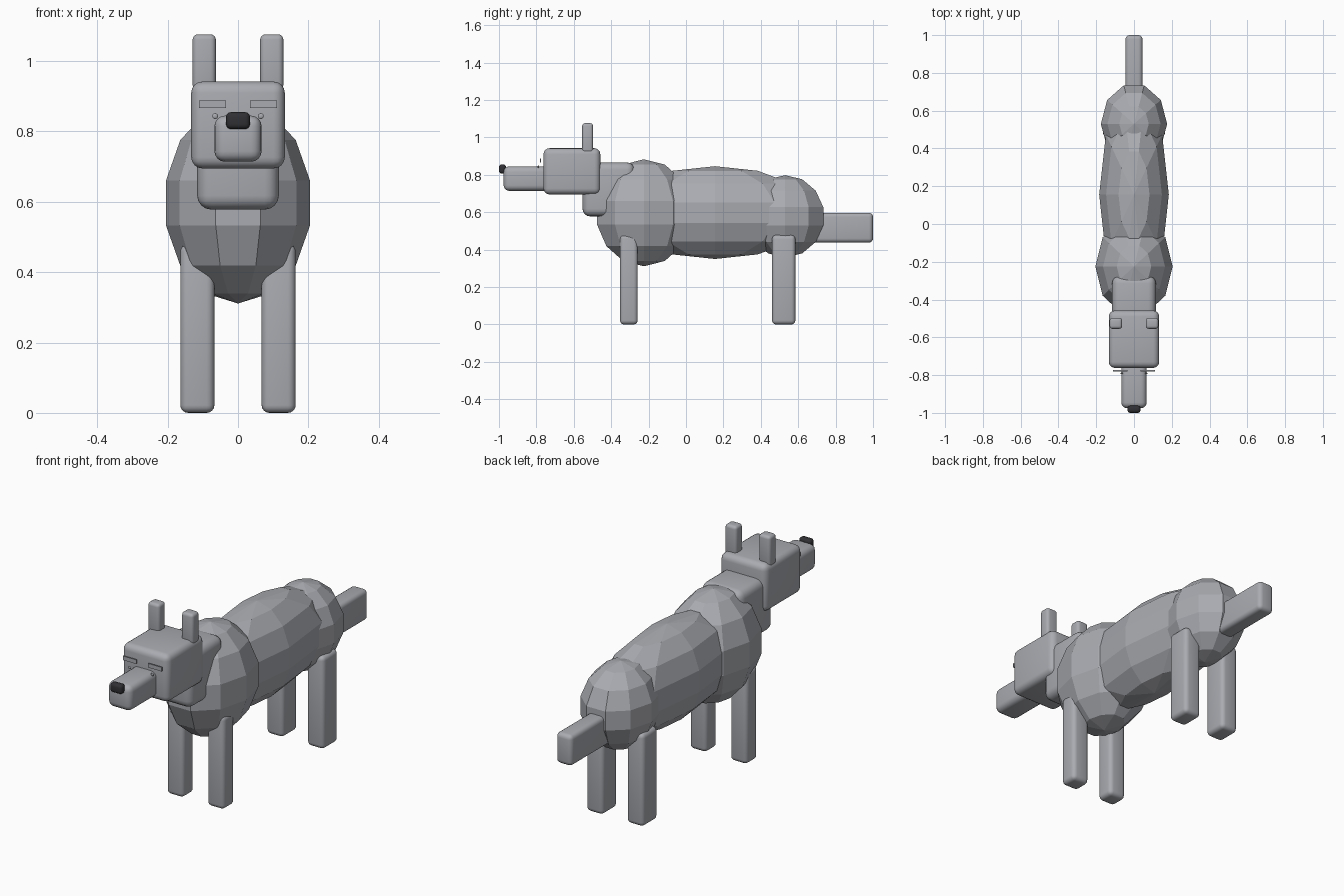
import bpy, bmesh, math

if "Cube" in bpy.data.objects:
    bpy.data.objects.remove(bpy.data.objects["Cube"])


def material(name, rgb):
    m = bpy.data.materials.new(name)
    m.diffuse_color = (*rgb, 1)
    m.use_nodes = True
    m.node_tree.nodes["Principled BSDF"].inputs["Base Color"].default_value = m.diffuse_color
    return m


GREY = material("fur grey", (0.40, 0.41, 0.44))
DARK = material("nose dark", (0.03, 0.03, 0.035))


def add_object(name, bm, mat):
    bmesh.ops.recalc_face_normals(bm, faces=bm.faces)
    mesh = bpy.data.meshes.new(name)
    bm.to_mesh(mesh)
    bm.free()
    mesh.materials.append(mat)
    ob = bpy.data.objects.new(name, mesh)
    bpy.context.collection.objects.link(ob)
    return ob


def smooth(ob):
    bpy.ops.object.select_all(action='DESELECT')
    ob.select_set(True)
    bpy.context.view_layer.objects.active = ob
    bpy.ops.object.shade_smooth_by_angle(angle=math.radians(40))


def rounded_box(name, x, y, z, bevel, mat=GREY):
    """Box between the (min, max) pairs with rounded edges."""
    bm = bmesh.new()
    bmesh.ops.create_cube(bm, size=1)
    for v in bm.verts:
        for i, (lo, hi) in enumerate((x, y, z)):
            v.co[i] = hi if v.co[i] > 0 else lo
    if bevel:
        bmesh.ops.bevel(bm, geom=bm.edges[:], offset=bevel, segments=4,
                        profile=0.5, affect='EDGES', clamp_overlap=True)
    ob = add_object(name, bm, mat)
    if bevel:
        smooth(ob)
    return ob


def faceted_ellipsoid(name, centre, radii, segments=10, rings=7):
    """Flat-shaded ellipsoid with an upright axis and a corner on +x."""
    bm = bmesh.new()

    def point(lat, lon):
        unit = (math.cos(lat) * math.cos(lon), math.cos(lat) * math.sin(lon), math.sin(lat))
        return bm.verts.new([c + r * u for c, r, u in zip(centre, radii, unit)])

    rows = [[point(-math.pi / 2 + math.pi * j / rings, math.tau * i / segments)
             for i in range(segments)] for j in range(1, rings)]
    bottom, top = point(-math.pi / 2, 0), point(math.pi / 2, 0)
    for i in range(segments):
        k = (i + 1) % segments
        for a, b in zip(rows, rows[1:]):
            bm.faces.new((a[i], a[k], b[k], b[i]))
        bm.faces.new((bottom, rows[0][k], rows[0][i]))
        bm.faces.new((top, rows[-1][i], rows[-1][k]))
    return add_object(name, bm, GREY)


def eye(name, x):
    bm = bmesh.new()
    bmesh.ops.create_uvsphere(bm, u_segments=12, v_segments=8, radius=0.008)
    for v in bm.verts:
        v.co = (v.co.x + x, v.co.y * 0.4 - 0.79, v.co.z + 0.844)
    smooth(add_object(name, bm, GREY))


# Torso
faceted_ellipsoid("chest", (0, -0.225, 0.597), (0.21, 0.27, 0.286))
faceted_ellipsoid("belly", (0, 0.155, 0.598), (0.189, 0.555, 0.248))
faceted_ellipsoid("rump", (0, 0.53, 0.578), (0.18, 0.22, 0.22))

# Neck, head, muzzle and tail
rounded_box("neck", (-0.116, 0.116), (-0.553, -0.275), (0.578, 0.866), 0.04)
rounded_box("head", (-0.133, 0.133), (-0.762, -0.458), (0.695, 0.942), 0.032)
rounded_box("snout", (-0.067, 0.067), (-0.975, -0.70), (0.714, 0.845), 0.03)
rounded_box("nose", (-0.034, 0.034), (-1.0, -0.962), (0.807, 0.855), 0.014, DARK)
rounded_box("tail", (-0.045, 0.045), (0.60, 1.0), (0.438, 0.597), 0.022)

# Paired parts
for side, s in (("left", 1), ("right", -1)):
    def span(a, b):
        return tuple(sorted((s * a, s * b)))
    rounded_box(side + "_ear", span(0.063, 0.129), (-0.555, -0.497), (0.918, 1.076), 0.015)
    rounded_box(side + "_brow", span(0.034, 0.111), (-0.780, -0.774), (0.867, 0.888), 0)
    eye(side + "_eye", s * 0.065)
    rounded_box(side + "_front_leg", span(0.067, 0.164), (-0.353, -0.258), (0, 0.48), 0.022)
    rounded_box(side + "_hind_leg", span(0.067, 0.164), (0.460, 0.585), (0, 0.478), 0.022)
